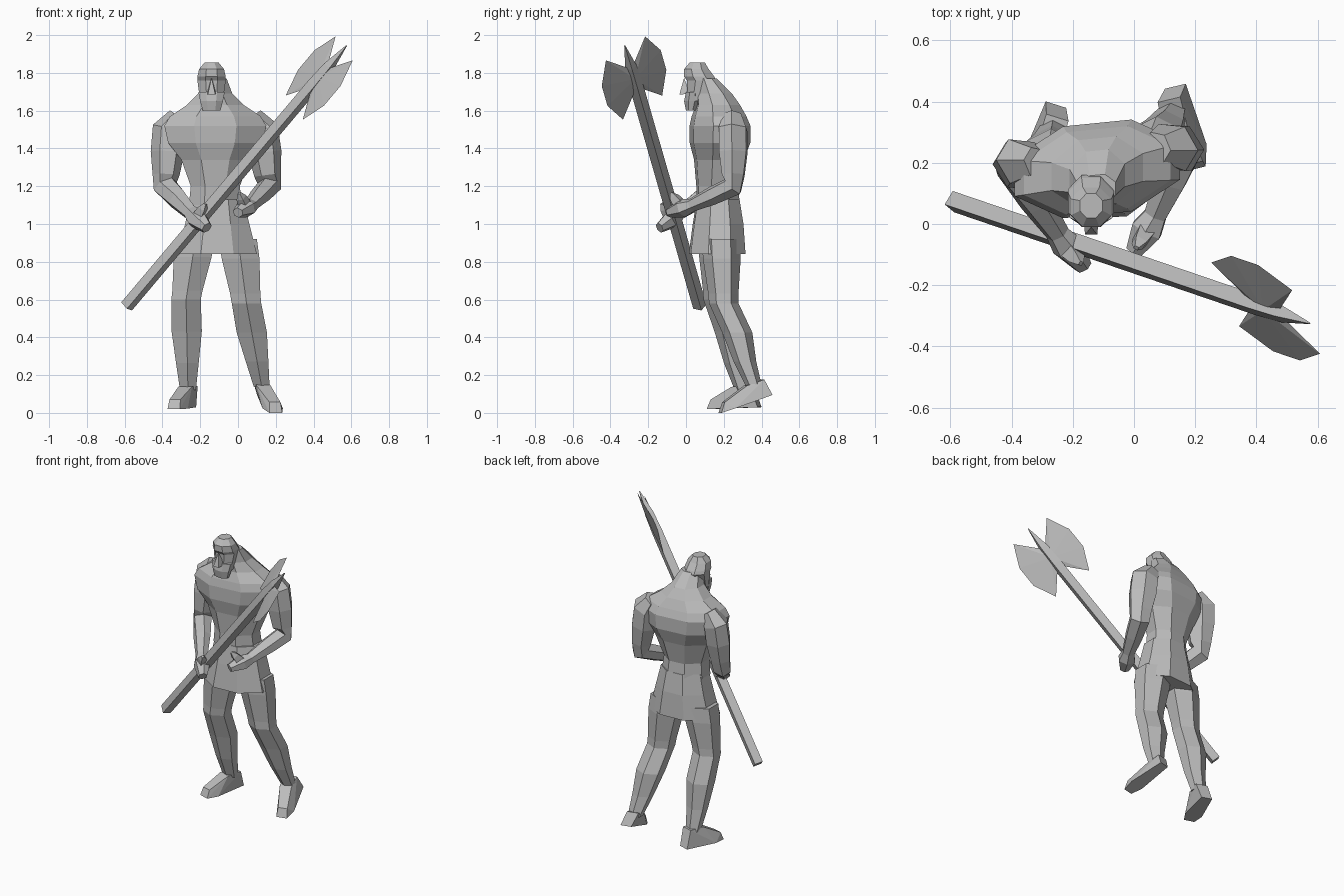
import bpy, bmesh, math
from mathutils import Vector

cube = bpy.data.objects.get("Cube")
if cube:
    bpy.data.objects.remove(cube, do_unlink=True)

GREY = (0.5, 0.5, 0.5, 1)
plain_grey = bpy.data.materials.new("plain grey")
plain_grey.use_nodes = True
plain_grey.diffuse_color = GREY
plain_grey.node_tree.nodes["Principled BSDF"].inputs["Base Color"].default_value = GREY

UP = Vector((0, 0, 1))
MIRROR = (-1, 1)


def finish(name, bm):
    bmesh.ops.recalc_face_normals(bm, faces=bm.faces)
    mesh = bpy.data.meshes.new(name)
    bm.to_mesh(mesh)
    bm.free()
    mesh.materials.append(plain_grey)
    bpy.context.collection.objects.link(bpy.data.objects.new(name, mesh))


def unit_ring(sides):
    """Regular polygon stretched to fill a square of half width one."""
    angles = [math.tau * (i + 0.5) / sides for i in range(sides)]
    widest = max(math.cos(a) for a in angles)
    tallest = max(math.sin(a) for a in angles)
    return [(math.cos(a) / widest, math.sin(a) / tallest) for a in angles]


def bridge(name, rings):
    """Skin a row of rings and close both ends."""
    bm = bmesh.new()
    loops = [[bm.verts.new(point) for point in ring] for ring in rings]
    for lower, upper in zip(loops, loops[1:]):
        for i in range(len(lower)):
            bm.faces.new((lower[i - 1], lower[i], upper[i], upper[i - 1]))
    bm.faces.new(loops[0])
    bm.faces.new(loops[-1])
    finish(name, bm)


def stack(name, centre_x, levels, sides=8, twist=0.0):
    """Level sections, each given as height, half width, front and back."""
    rings = []
    for z, half, front, back in levels:
        middle, depth = (front + back) / 2, (back - front) / 2
        rings.append([(centre_x + half * u, middle + depth * v + twist * half * u, z)
                      for u, v in unit_ring(sides)])
    bridge(name, rings)


def tube(name, stations, sides=6):
    """Sections square to a path, each given as point and radius."""
    points = [point for point, radius in stations]
    rings = []
    for i, (point, radius) in enumerate(stations):
        ahead, behind = points[min(i + 1, len(points) - 1)], points[max(i - 1, 0)]
        along = (ahead - behind).normalized()
        across = Vector((1, -0.6, 0))
        across = (across - along * across.dot(along)).normalized()
        other = along.cross(across)
        rings.append([point + (across * u + other * v) * radius for u, v in unit_ring(sides)])
    bridge(name, rings)


def hull(name, points):
    bm = bmesh.new()
    for point in points:
        bm.verts.new(point)
    bmesh.ops.convex_hull(bm, input=bm.verts[:])
    finish(name, bm)


def arm(side, inward, shoulder, elbow, wrist, fingertip):
    """Upper arm, forearm and mitten hand along the joints, plus a thumb."""
    shoulder, elbow, wrist, fingertip = map(Vector, (shoulder, elbow, wrist, fingertip))
    palm = wrist.lerp(fingertip, 0.4)
    tube(side + "_arm", [
        (shoulder + Vector((inward * 0.05, 0, 0.07)), 0.05),
        (shoulder, 0.08),
        (shoulder.lerp(elbow, 0.4), 0.08),
        (shoulder.lerp(elbow, 0.8), 0.064),
        (elbow, 0.058),
        (elbow.lerp(wrist, 0.5), 0.05),
        (wrist, 0.036),
        (palm, 0.05),
        (fingertip, 0.027)])
    reach = (fingertip - wrist) / 2
    reach.z = 0.08
    tube(side + "_thumb", [(palm, 0.03), (palm + reach * 0.7, 0.02), (palm + reach, 0.007)], sides=4)


def leg(side, hip, knee, ankle, heel, toe):
    """Level sections from hip to ankle, then a wedge foot."""
    hip, knee, ankle, heel, toe = map(Vector, (hip, knee, ankle, heel, toe))
    calf = knee.lerp(ankle, 0.35) + Vector((0, 0.015, 0))
    shape = [(hip, 0.1), (hip.lerp(knee, 0.3), 0.1), (hip.lerp(knee, 0.85), 0.08),
             (knee, 0.078), (calf, 0.08), (knee.lerp(ankle, 0.7), 0.06), (ankle, 0.042)]
    rings = [[point + Vector((u, v, 0)) * radius for u, v in unit_ring(6)]
             for point, radius in shape]
    bridge(side + "_leg", rings)

    forward = (toe - heel).normalized()
    across = forward.cross(UP).normalized()
    ball = heel.lerp(toe, 0.75)
    corners = []
    for s in MIRROR:
        corners += [heel + across * s * 0.035, toe + across * s * 0.035,
                    ball + across * s * 0.055, toe + across * s * 0.03 - forward * 0.02 + UP * 0.05]
        corners += [ankle + across * s * 0.038 + forward * f * 0.05 + UP * 0.02 for f in MIRROR]
    hull(side + "_foot", corners)


# Torso with sloping neck, and the tunic skirt
stack("torso", -0.12, [
    (1.1, 0.14, 0.06, 0.28),
    (1.2, 0.13, 0.06, 0.27),
    (1.34, 0.18, 0.05, 0.3),
    (1.43, 0.25, 0.03, 0.33),
    (1.52, 0.27, 0.03, 0.33),
    (1.57, 0.24, 0.04, 0.31),
    (1.63, 0.15, 0.06, 0.28),
    (1.69, 0.09, 0.06, 0.24),
    (1.77, 0.06, 0.06, 0.16)], twist=0.1)
stack("tunic_skirt", -0.11, [
    (0.84, 0.21, 0.02, 0.31),
    (1, 0.17, 0.04, 0.3),
    (1.13, 0.14, 0.06, 0.28)], twist=0.06)

# Head with brow, beard and nose
HEAD_X = -0.14
stack("head", HEAD_X, [
    (1.65, 0.06, 0.01, 0.1),
    (1.76, 0.075, 0.005, 0.16),
    (1.78, 0.075, -0.01, 0.15),
    (1.82, 0.066, -0.01, 0.12),
    (1.855, 0.037, 0.02, 0.1)])
stack("beard", HEAD_X, [
    (1.6, 0.047, 0, 0.05),
    (1.65, 0.06, -0.01, 0.07),
    (1.7, 0.07, 0, 0.07)])
nose = [(HEAD_X, -0.01, 1.775)]
for s in MIRROR:
    nose += [(HEAD_X + s * 0.02, -0.035, 1.685), (HEAD_X + s * 0.025, 0.02, 1.69)]
hull("nose", nose)

# Arms bent towards the shaft
arm("right", 1, shoulder=(-0.365, 0.2, 1.5), elbow=(-0.385, 0.17, 1.2),
    wrist=(-0.25, -0.03, 1.06), fingertip=(-0.165, -0.14, 0.98))
arm("left", -1, shoulder=(0.125, 0.25, 1.5), elbow=(0.165, 0.25, 1.2),
    wrist=(0.07, 0.03, 1.1), fingertip=(0, -0.09, 1.06))

# Legs in mid stride, the left heel lifted
leg("right", hip=(-0.225, 0.17, 0.92), knee=(-0.275, 0.17, 0.6), ankle=(-0.265, 0.3, 0.12),
    heel=(-0.255, 0.39, 0.03), toe=(-0.34, 0.12, 0.02))
leg("left", hip=(0, 0.185, 0.92), knee=(0.045, 0.2, 0.58), ankle=(0.125, 0.36, 0.14),
    heel=(0.135, 0.45, 0.095), toe=(0.2, 0.18, 0))

# Axe frame: along the shaft, and out across the blades
axe_centre = Vector((0.43, -0.275, 1.773))
axe_along = Vector((0.63, -0.215, 0.747)).normalized()
axe_out = Vector((-0.35, 0.8, 0.49)).normalized()
axe_normal = axe_along.cross(axe_out)

# Shaft running on into a spike
tube("axe_shaft", [(axe_centre + axe_along * distance, radius) for distance, radius in
                   [(-1.62, 0.026), (-0.05, 0.026), (0.08, 0.022), (0.23, 0.002)]], sides=4)

# Thin double blade, mirrored across and along the shaft
half_outline = [(0.08, 0.015), (0.21, 0.13), (0.07, 0.195)]
outline = half_outline + [(-along, out) for along, out in reversed(half_outline)]
for name, s in zip(("front", "back"), MIRROR):
    bm = bmesh.new()
    rim = [bm.verts.new(axe_centre + axe_along * along + axe_out * out * s)
           for along, out in outline]
    for face in MIRROR:
        hub = bm.verts.new(axe_centre + axe_normal * face * 0.012)
        for i in range(len(rim)):
            bm.faces.new((rim[i - 1], rim[i], hub))
    finish("axe_blade_" + name, bm)
